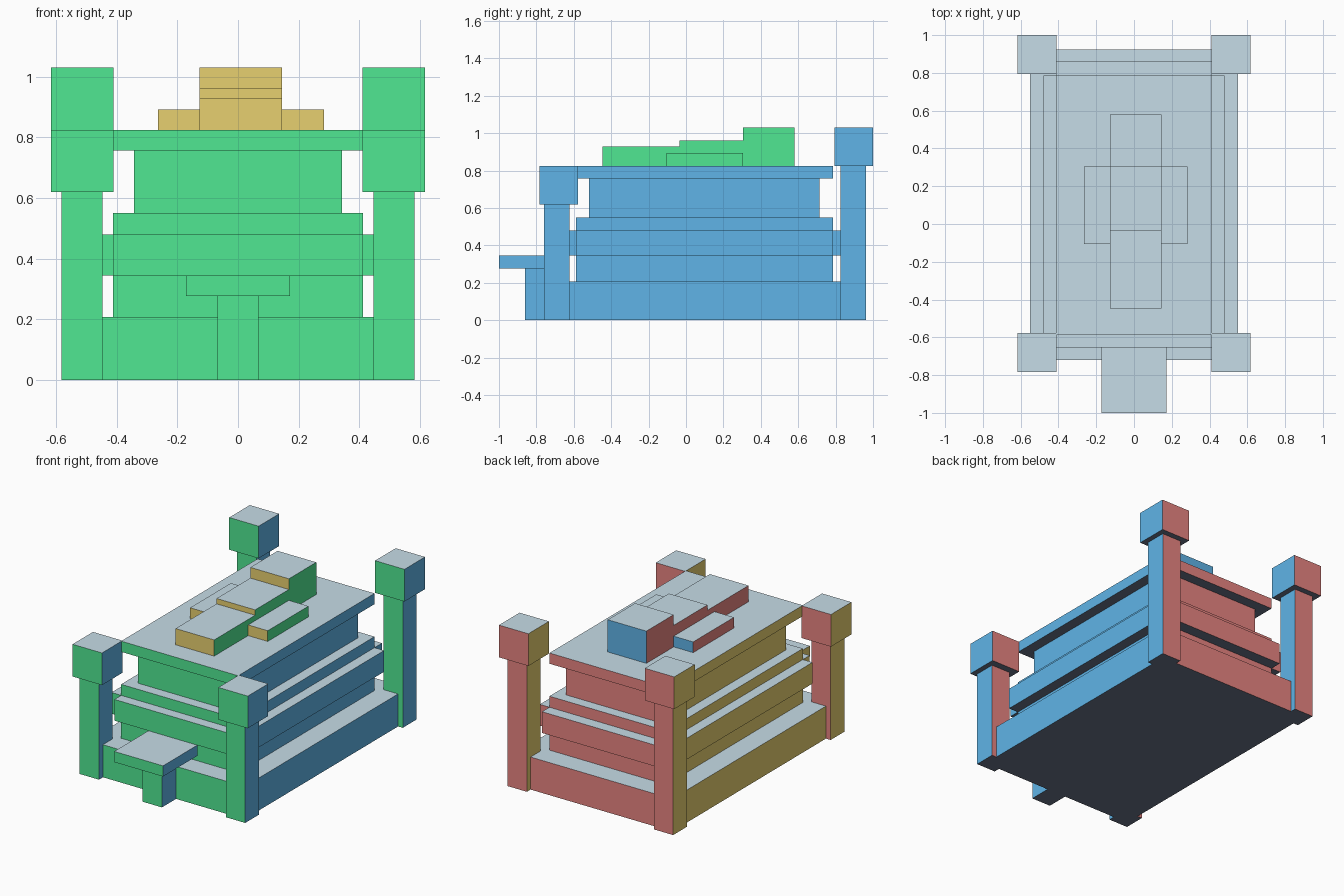
import bpy, bmesh

if "Cube" in bpy.data.objects:
    bpy.data.objects.remove(bpy.data.objects["Cube"])


def lin(c):
    c /= 255
    return c / 12.92 if c <= 0.04045 else ((c + 0.055) / 1.055) ** 2.4


def material(name, rgb):
    m = bpy.data.materials.new(name)
    m.diffuse_color = (*[lin(c) for c in rgb], 1)
    m.use_nodes = True
    m.node_tree.nodes["Principled BSDF"].inputs["Base Color"].default_value = m.diffuse_color
    return m


GREEN = material("green", (80, 232, 147))
BLUE = material("sky_blue", (97, 183, 235))
RED = material("soft_red", (235, 135, 132))
YELLOW = material("sand_yellow", (235, 211, 114))
PALE = material("pale_grey_blue", (202, 224, 235))
SLATE = material("slate", (105, 115, 135))

# Side colours in the order front, right, back, left, then top and bottom
BODY = [GREEN, BLUE, RED, YELLOW, PALE, SLATE]
FIGURE = [YELLOW, GREEN, BLUE, RED, PALE, SLATE]


def side(n):
    """Index of the side a face normal points to."""
    if abs(n.z) > 0.5:
        return 4 if n.z > 0 else 5
    if abs(n.y) > 0.5:
        return 0 if n.y < 0 else 2
    return 1 if n.x > 0 else 3


def box(name, x, y, z, colours=BODY):
    """Box spanning the given ranges, coloured by face direction."""
    bm = bmesh.new()
    bmesh.ops.create_cube(bm, size=1)
    for v in bm.verts:
        v.co = [r[0] if c < 0 else r[1] for c, r in zip(v.co, (x, y, z))]
    bm.normal_update()
    for f in bm.faces:
        f.material_index = side(f.normal)
    me = bpy.data.meshes.new(name)
    bm.to_mesh(me)
    bm.free()
    for m in colours:
        me.materials.append(m)
    ob = bpy.data.objects.new(name, me)
    bpy.context.collection.objects.link(ob)


def mirrored(name, x, y, z):
    box("right_" + name, x, y, z)
    box("left_" + name, (-x[1], -x[0]), y, z)


# Stacked altar body
box("base_slab", (-.55, .55), (-.72, .925), (0, .207))
box("core", (-.412, .412), (-.587, .785), (.207, .55))
box("neck", (-.343, .343), (-.518, .715), (.55, .757))
box("top_slab", (-.412, .412), (-.587, .785), (.757, .825))

# Planks around the core, corners left open
mirrored("plank", (.412, .48), (-.587, .785), (.345, .48))
box("front_plank", (-.412, .412), (-.655, -.587), (.345, .48))
box("back_plank", (-.412, .412), (.785, .86), (.345, .48))

# Corner posts with caps, the back pair taller
mirrored("front_post", (.447, .583), (-.76, -.622), (0, .62))
mirrored("front_cap", (.41, .617), (-.783, -.577), (.62, .825))
mirrored("back_post", (.447, .583), (.825, .962), (0, .825))
mirrored("back_cap", (.41, .617), (.793, 1), (.825, 1.03))

# Front step
box("step_seat", (-.172, .172), (-1, -.655), (.277, .345))
box("step_leg", (-.068, .068), (-.862, -.72), (0, .277))

# Figure lying on the top slab
mid = (-.127, .145)
box("figure_legs", mid, (-.447, -.035), (.825, .928), FIGURE)
box("figure_torso", mid, (-.035, .305), (.825, .962), FIGURE)
box("figure_head", mid, (.305, .58), (.825, 1.03), FIGURE)
box("figure_left_arm", (-.264, -.127), (-.105, .305), (.825, .893), FIGURE)
box("figure_right_arm", (.145, .283), (-.105, .305), (.825, .893), FIGURE)
